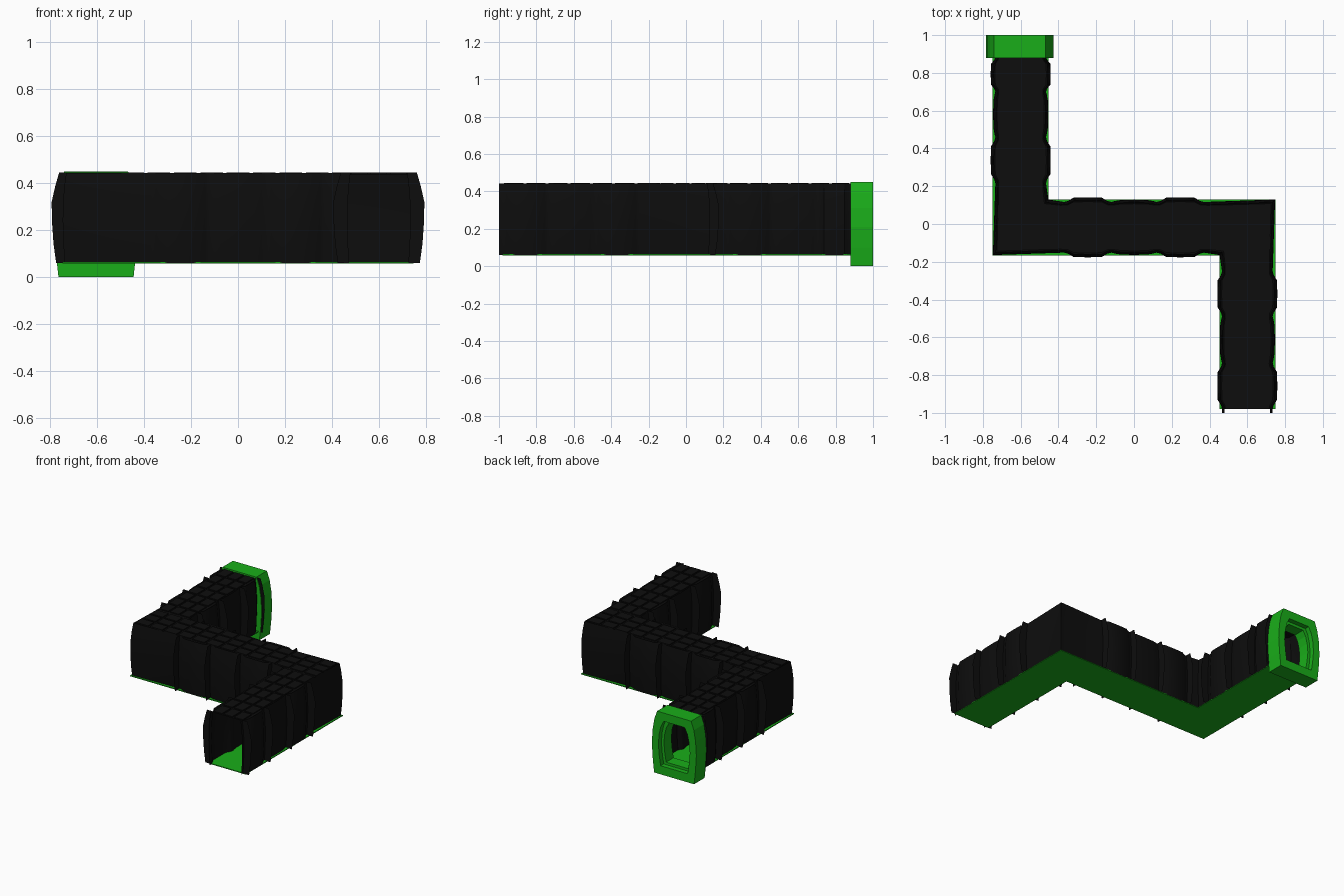
import bpy, bmesh

if "Cube" in bpy.data.objects:
    bpy.data.objects.remove(bpy.data.objects["Cube"])

def material(name, rgb):
    m = bpy.data.materials.new(name)
    m.diffuse_color = (*rgb, 1)
    m.use_nodes = True
    m.node_tree.nodes["Principled BSDF"].inputs["Base Color"].default_value = m.diffuse_color
    return m

BLACK = material("black_panel", (0.004, 0.004, 0.004))
GREEN = material("green_metal", (0.01, 0.42, 0.01))
YC = -0.0175  # centre line of the cross passage

def make(name, verts, faces, mat, smooth=False):
    me = bpy.data.meshes.new(name)
    me.from_pydata(verts, [], faces)
    ob = bpy.data.objects.new(name, me)
    bpy.context.collection.objects.link(ob)
    me.materials.append(mat)
    bm = bmesh.new()
    bm.from_mesh(me)
    bmesh.ops.recalc_face_normals(bm, faces=bm.faces)
    bm.to_mesh(me)
    bm.free()
    if smooth:
        bpy.context.view_layer.objects.active = ob
        ob.select_set(True)
        bpy.ops.object.shade_smooth_by_angle(angle=0.6)
        ob.select_set(False)
    return ob

def loft(rows, closed=False):
    n = len(rows[0])
    verts = [p for r in rows for p in r]
    faces = []
    for i in range(len(rows) - 1):
        for j in range(n if closed else n - 1):
            k = (j + 1) % n
            faces.append((i*n + j, i*n + k, (i+1)*n + k, (i+1)*n + j))
    return verts, faces

# Three straight runs: position function, side direction, rib positions, panel half-widths
W, N = 0.157, 0.144
runs = [
    (lambda t: (-0.6, t), (1, 0), [0.885, 0.70, 0.46, 0.215], [W, N, W]),
    (lambda t: (t, YC), (0, 1), [-0.37, -0.12, 0.12, 0.37], [W, N, W]),
    (lambda t: (0.6, t), (1, 0), [-0.25, -0.49, -0.735, -0.98], [W, N, W]),
]
corners = [(-0.6, YC), (0.6, YC)]

# Stations along the Z-shaped path, pinched at each rib
stations, ribs = [], []
for i, (pos, side, marks, widths) in enumerate(runs):
    for a, b, w in zip(marks, marks[1:], widths):
        for f, h in ((0, 0.134), (0.08, 0.139), (0.2, w), (0.5, w + 0.002), (0.8, w), (0.92, 0.139)):
            stations.append((pos(a + (b - a)*f), side, h))
    stations.append((pos(marks[-1]), side, 0.134))
    ribs += [(pos(t), side) for t in marks]
    if i < 2:
        stations.append((corners[i], (1, 1), 0.147))
stations.append(((0.6, -1.0), (1, 0), 0.134))

# Wall bulge: fraction of half-width against height
BULGE = [(0.94, 0.06), (0.98, 0.14), (1.0, 0.24), (0.99, 0.32), (0.95, 0.39), (0.9, 0.442)]

def at(p, m, off, z):
    return (p[0] + m[0]*off, p[1] + m[1]*off, z)

# Bulged side walls
for sgn, label in ((1, "inner"), (-1, "outer")):
    rows = [[at(p, m, sgn*h*f, z) for f, z in BULGE] for p, m, h in stations]
    make("wall_" + label, *loft(rows), BLACK, True)

# Roof sheet
rows = [[at(p, m, o*h*0.9, 0.437 if abs(o) < 1 else 0.442) for o in (-1, -0.95, 0.95, 1)]
        for p, m, h in stations[:-1]]
make("roof", *loft(rows), BLACK)

# Raised roof tiles, three across
def box(verts, faces, x0, x1, y0, y1, z0, z1):
    b = len(verts)
    verts += [(x, y, z) for z in (z0, z1) for x, y in ((x0, y0), (x1, y0), (x1, y1), (x0, y1))]
    faces += [tuple(b + k for k in q) for q in
              ((0, 1, 2, 3), (4, 5, 6, 7), (0, 1, 5, 4), (1, 2, 6, 5), (2, 3, 7, 6), (3, 0, 4, 7))]

tv, tf = [], []
for axis, c, lo, hi, n in ((1, -0.6, 0.12, 0.88, 7), (0, YC, -0.73, 0.73, 13), (1, 0.6, -0.98, -0.15, 7)):
    step = (hi - lo)/n
    for k in range(n):
        a, b = lo + k*step + 0.008, lo + (k + 1)*step - 0.008
        for o in (-0.083, 0, 0.083):
            u, v = c + o - 0.035, c + o + 0.035
            box(tv, tf, *((u, v, a, b) if axis else (a, b, u, v)), 0.436, 0.444)
make("roof_tiles", tv, tf, BLACK)

# Thin ribs standing out from the walls
FIN = [(0.175, 0.06), (0.186, 0.14), (0.193, 0.24), (0.194, 0.32), (0.178, 0.39), (0.162, 0.445)]
fv, ff = [], []
for p, m in ribs:
    for sgn in (1, -1):
        rows = [[at(p, m, sgn*0.134*f, z), at(p, m, sgn*h, z)] for (f, _), (h, z) in zip(BULGE, FIN)]
        v, f = loft(rows)
        ff += [tuple(i + len(fv) for i in q) for q in f]
        fv += v
make("wall_ribs", fv, ff, BLACK)

# Z-shaped green floor slab
path = [((-0.6, 0.9), (1, 0)), (corners[0], (1, 1)), (corners[1], (1, 1)), ((0.6, -0.98), (1, 0))]
rows = [[at(p, m, o, z) for o, z in ((-0.148, 0.058), (0.148, 0.058), (0.148, 0.064), (-0.148, 0.064))]
        for p, m in path]
v, f = loft(rows, True)
make("floor", v, f + [(0, 1, 2, 3), (12, 13, 14, 15)], GREEN)

# Green doorway frame with a stepped opening
OUTER = [(0.16, 0), (0.171, 0.1), (0.178, 0.21), (0.172, 0.31), (0.158, 0.39), (0.136, 0.45)]

def ring(y, inset_x, z0, z1):
    side = [(h - inset_x, z0 + z/0.45*(z1 - z0)) for h, z in OUTER]
    return ([(-0.605 + h, y, z) for h, z in side] +
            [(-0.605 - h, y, z) for h, z in reversed(side)])

rings = [ring(0.88, 0, 0, 0.45), ring(1.0, 0, 0, 0.45), ring(1.0, 0.052, 0.062, 0.39),
         ring(0.965, 0.052, 0.062, 0.39), ring(0.965, 0.072, 0.08, 0.37),
         ring(0.88, 0.072, 0.08, 0.37), ring(0.88, 0, 0, 0.45)]
frame = make("door_frame", *loft(rings, True), GREEN)
bm = bmesh.new()
bm.from_mesh(frame.data)
bmesh.ops.remove_doubles(bm, verts=bm.verts, dist=0.0001)
bmesh.ops.recalc_face_normals(bm, faces=bm.faces)
bm.to_mesh(frame.data)
bm.free()
